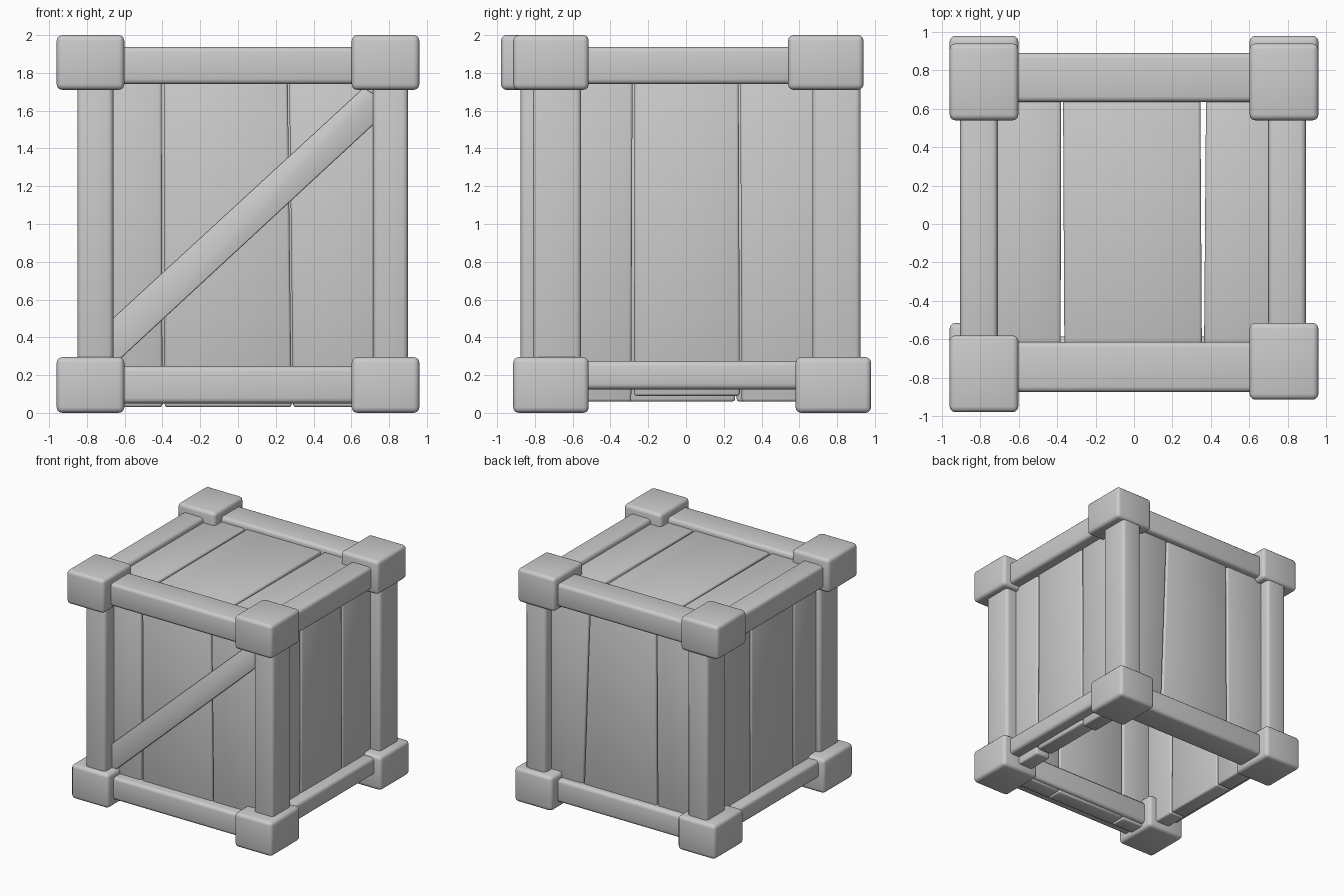
import bpy, bmesh
from mathutils import Vector

if "Cube" in bpy.data.objects:
    bpy.data.objects.remove(bpy.data.objects["Cube"])


def prism(name, pts, axis, lo, hi, bevel=0.02, seg=3):
    """Bevelled prism: 2D outline pts extruded along axis from lo to hi."""
    def place(p, d):
        v = list(p)
        v.insert(axis, d)
        return Vector(v)
    bm = bmesh.new()
    face = bm.faces.new([bm.verts.new(place(p, lo)) for p in pts])
    ext = bmesh.ops.extrude_face_region(bm, geom=[face])
    verts = [v for v in ext["geom"] if isinstance(v, bmesh.types.BMVert)]
    shift = Vector((0, 0, 0))
    shift[axis] = hi - lo
    bmesh.ops.translate(bm, verts=verts, vec=shift)
    # the extruded outline keeps its start cap; add it only if it was removed
    edges = [e for e in bm.edges if e.is_boundary]
    if edges:
        bmesh.ops.holes_fill(bm, edges=edges)
    bmesh.ops.recalc_face_normals(bm, faces=bm.faces)
    bmesh.ops.bevel(bm, geom=bm.edges[:], offset=bevel, segments=seg,
                    profile=0.5, affect='EDGES', clamp_overlap=True)
    for f in bm.faces:
        f.smooth = True
    me = bpy.data.meshes.new(name)
    bm.to_mesh(me)
    bm.free()
    ob = bpy.data.objects.new(name, me)
    bpy.context.collection.objects.link(ob)
    return ob


def box(name, x, y, z, bevel=0.028):
    pts = [(x[0], y[0]), (x[1], y[0]), (x[1], y[1]), (x[0], y[1])]
    return prism(name, pts, 2, z[0], z[1], bevel)


LEFT, RIGHT = (-0.96, -0.602), (0.602, 0.96)

# Corner blocks, each set slightly out of line
for level, z, fl, fr, back in (
        ("top", (1.71, 2.0), (-0.98, -0.58), (-0.915, -0.515), (0.54, 0.94)),
        ("bottom", (0.0, 0.295), (-0.915, -0.515), (-0.915, -0.515), (0.58, 0.98))):
    box(f"{level}_front_left_block", LEFT, fl, z, 0.03)
    box(f"{level}_front_right_block", RIGHT, fr, z, 0.03)
    box(f"{level}_back_left_block", LEFT, back, z, 0.03)
    box(f"{level}_back_right_block", RIGHT, back, z, 0.03)

# Upright posts
for name, x, y in (("front_left", (-0.85, -0.66), (-0.875, -0.62)),
                   ("front_right", (0.715, 0.90), (-0.81, -0.555)),
                   ("back_left", (-0.85, -0.66), (0.67, 0.925)),
                   ("back_right", (0.70, 0.89), (0.67, 0.925))):
    box(f"{name}_post", x, y, (0.15, 1.85))

# Rails across the front and back
for name, y, z in (("top_front", (-0.875, -0.615), (1.74, 1.937)),
                   ("top_back", (0.635, 0.89), (1.74, 1.937)),
                   ("bottom_front", (-0.84, -0.585), (0.05, 0.247)),
                   ("bottom_back", (0.635, 0.89), (0.05, 0.247))):
    box(f"{name}_rail", (-0.75, 0.75), y, z)

# Rails along the sides
for side, x in (("left", (-0.905, -0.71)), ("right", (0.70, 0.895))):
    box(f"top_{side}_rail", x, (-0.75, 0.72), (1.74, 1.937))
    box(f"bottom_{side}_rail", x, (-0.72, 0.75), (0.125, 0.275))


def planks(name, spans, axis, lo, hi, starts, end):
    """Three slightly skewed boards; each span is (a, b) at start, (a, b) at end."""
    for i, ((a0, b0, a1, b1), s) in enumerate(zip(spans, starts)):
        pts = [(a0, s), (b0, s), (b1, end), (a1, end)]
        prism(f"{name}_plank_{i + 1}", pts, axis, lo, hi, 0.014, 2)


# Wall planks
planks("front", [(-0.76, -0.40, -0.76, -0.405), (-0.388, 0.284, -0.39, 0.262),
                 (0.292, 0.80, 0.27, 0.80)], 1, -0.755, -0.615, (0.03, 0.03, 0.03), 1.85)
planks("back", [(-0.76, -0.31, -0.76, -0.30), (-0.30, 0.40, -0.29, 0.335),
                (0.41, 0.80, 0.345, 0.80)], 1, 0.695, 0.835, (0.06, 0.06, 0.06), 1.85)
planks("right", [(-0.72, -0.29, -0.72, -0.283), (-0.275, 0.285, -0.272, 0.278),
                 (0.295, 0.76, 0.287, 0.76)], 0, 0.66, 0.80, (0.06, 0.09, 0.06), 1.85)
planks("left", [(-0.72, -0.33, -0.72, -0.32), (-0.32, 0.26, -0.312, 0.26),
                (0.268, 0.76, 0.27, 0.76)], 0, -0.81, -0.67, (0.06, 0.06, 0.06), 1.85)

# Lid planks
planks("lid", [(-0.76, -0.382, -0.76, -0.38), (-0.362, 0.354, -0.37, 0.345),
               (0.364, 0.78, 0.376, 0.78)], 2, 1.755, 1.895, (-0.75,) * 3, 0.77)

# Diagonal brace on the front
prism("diagonal_brace", [(-0.70, 0.465), (-0.68, 0.235), (0.725, 1.535), (0.725, 1.685), (0.665, 1.72)],
      1, -0.78, -0.69, 0.006, 2)
